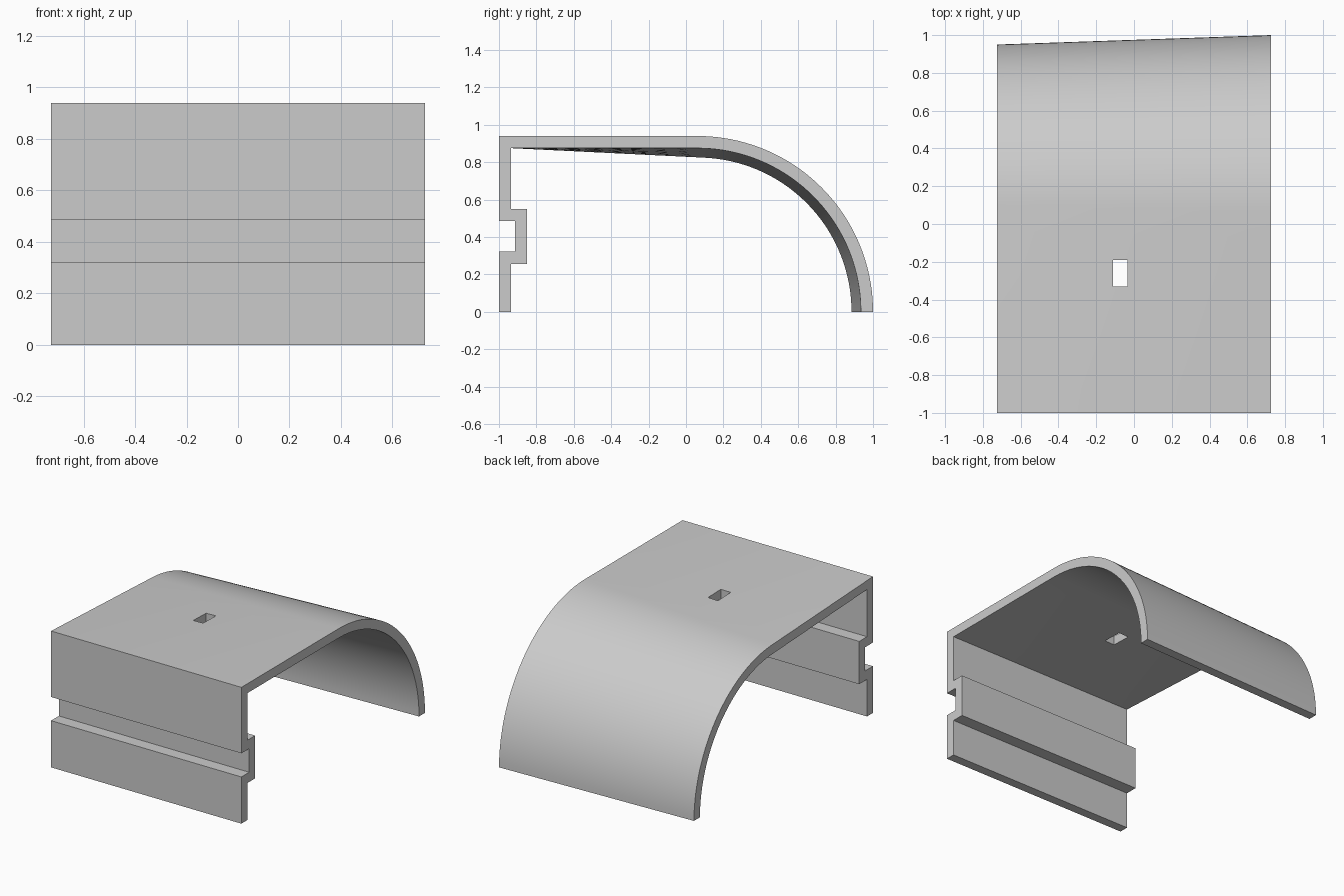
import bpy, bmesh, math
from mathutils import Vector

if "Cube" in bpy.data.objects:
    bpy.data.objects.remove(bpy.data.objects["Cube"])

HALF = 0.726      # half length along x
WALL = 0.065      # shell thickness
CY = 0.06         # axis of the rounded back
ARC, FLAT, SLICES = 40, 8, 12


def arc_path(corner, r):
    """Flat run from a corner, tangent into an arc that ends on the ground."""
    c, p = Vector((CY, 0)), Vector(corner)
    d = p - c
    start = math.atan2(d.y, d.x) - math.acos(min(1, r / d.length))
    arc = [c + r * Vector((math.cos(start * (1 - i / ARC)), math.sin(start * (1 - i / ARC))))
           for i in range(ARC + 1)]
    return [p.lerp(arc[0], i / FLAT) for i in range(FLAT)] + arc


def profile(r):
    """Closed cross-section: outer skin, inner skin, then the grooved front wall."""
    outer = arc_path((-1, 0.94), r)
    inner = arc_path((-1 + WALL, 0.94 - WALL), r - WALL)[::-1]
    a = -1 + WALL
    rib = [(a, 0.55), (-0.85, 0.55), (-0.85, 0.255), (a, 0.255), (a, 0), (-1, 0)]
    groove = [(-1, 0.322), (-0.915, 0.322), (-0.915, 0.485), (-1, 0.485)]
    return outer + inner + [Vector(p) for p in rib + groove]


# Shell lofted between the smaller left end and the larger right end
bm = bmesh.new()
left, right = profile(0.89), profile(0.94)
rings = []
for s in range(SLICES + 1):
    t = s / SLICES
    rings.append([bm.verts.new((HALF * (2 * t - 1), *a.lerp(b, t))) for a, b in zip(left, right)])
n = len(left)
for r0, r1 in zip(rings, rings[1:]):
    for i in range(n):
        j = (i + 1) % n
        bm.faces.new((r0[i], r0[j], r1[j], r1[i]))
bm.faces.new(rings[0])
bm.faces.new(rings[-1][::-1])
bmesh.ops.recalc_face_normals(bm, faces=bm.faces)
mesh = bpy.data.meshes.new("cover_shell")
bm.to_mesh(mesh)
bm.free()
shell = bpy.data.objects.new("cover_shell", mesh)
bpy.context.collection.objects.link(shell)

grey = bpy.data.materials.new("plain grey")
grey.diffuse_color = (0.6, 0.6, 0.6, 1)
grey.use_nodes = True
grey.node_tree.nodes["Principled BSDF"].inputs["Base Color"].default_value = grey.diffuse_color
mesh.materials.append(grey)

# Rectangular slot through the top
bpy.ops.mesh.primitive_cube_add(size=1, location=(-0.0725, -0.26, 0.9))
cutter = bpy.context.object
cutter.name = "slot_cutter"
cutter.scale = (0.075, 0.14, 0.3)
cutter.hide_render = True
cutter.data.materials.append(grey)
bpy.context.view_layer.update()

bpy.ops.object.select_all(action='DESELECT')
shell.select_set(True)
bpy.context.view_layer.objects.active = shell
cut = shell.modifiers.new("slot", 'BOOLEAN')
cut.operation = 'DIFFERENCE'
cut.solver = 'EXACT'
cut.object = cutter
bpy.ops.object.modifier_apply(modifier="slot")
bpy.data.objects.remove(cutter)
bpy.ops.object.shade_smooth_by_angle(angle=math.radians(30))
